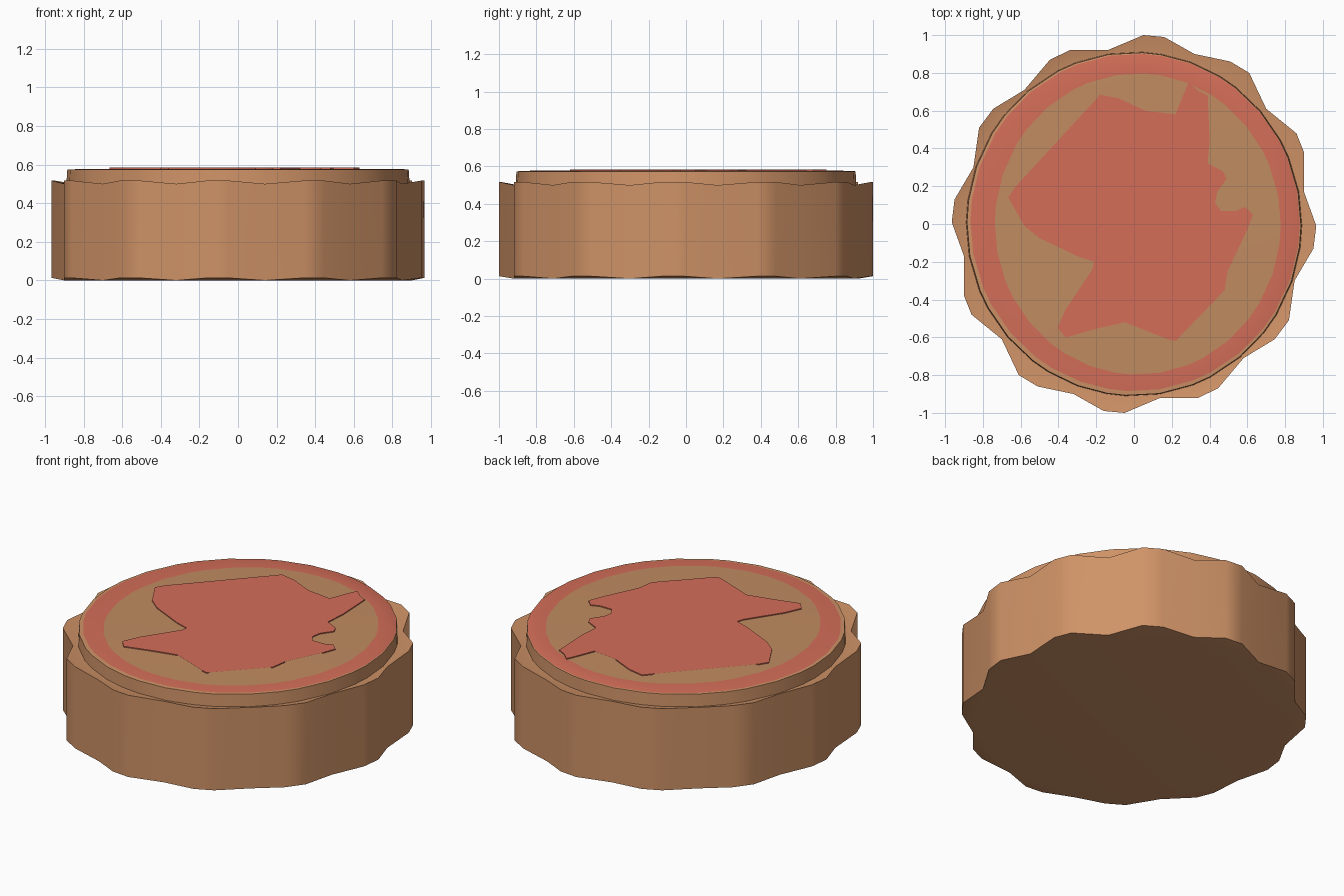
import bpy, bmesh, math

if "Cube" in bpy.data.objects:
    bpy.data.objects.remove(bpy.data.objects["Cube"])


def material(name, rgb):
    m = bpy.data.materials.new(name)
    m.diffuse_color = (*rgb, 1)
    m.use_nodes = True
    m.node_tree.nodes["Principled BSDF"].inputs["Base Color"].default_value = m.diffuse_color
    return m


CRUST = material("baked crust", (0.62, 0.288, 0.134))
TOP = material("toasted top", (0.535, 0.262, 0.119))
JAM = material("red jam", (0.655, 0.155, 0.098))


def build(name, loops, mats, bands, cap_mat, angle=35):
    """Skin a stack of equal-length loops, bottom to top, and cap both ends."""
    bm = bmesh.new()
    rings = [[bm.verts.new(p) for p in loop] for loop in loops]
    n = len(rings[0])
    for a, b, mi in zip(rings, rings[1:], bands):
        for i in range(n):
            j = (i + 1) % n
            bm.faces.new((a[i], a[j], b[j], b[i])).material_index = mi
    bm.faces.new(rings[0][::-1]).material_index = bands[0]
    bm.faces.new(rings[-1]).material_index = cap_mat
    bmesh.ops.triangulate(bm, faces=[f for f in bm.faces if len(f.verts) > 4])
    bmesh.ops.recalc_face_normals(bm, faces=bm.faces)
    me = bpy.data.meshes.new(name)
    bm.to_mesh(me)
    bm.free()
    for m in mats:
        me.materials.append(m)
    ob = bpy.data.objects.new(name, me)
    bpy.context.collection.objects.link(ob)
    bpy.ops.object.select_all(action='DESELECT')
    ob.select_set(True)
    bpy.context.view_layer.objects.active = ob
    bpy.ops.object.shade_smooth_by_angle(angle=math.radians(angle))
    return ob


# Half of the fluted outline: two crest points then a valley, repeated
half = [(.05, 1), (.16, .99), (.32, .9), (.51, .86), (.61, .80), (.70, .61),
        (.86, .48), (.90, .38), (.90, .17), (.965, -.01), (.95, -.13), (.85, -.30),
        (.82, -.51), (.745, -.61), (.58, -.71), (.445, -.87), (.34, -.92), (.14, -.92)]
outline = half + [(-x, -y) for x, y in half]
outline.reverse()
angles = [math.atan2(y, x) for x, y in outline]
# after reversing, every third point (starting with the first) is a valley
valley = [i % 3 == 0 for i in range(len(outline))]


def oval(rx, ry, z, cx=0, cy=0):
    return [(cx + rx * math.cos(a), cy + ry * math.sin(a), z) for a in angles]


# Fluted crust, rim dipping at the valleys
build("crust", [
    [(x, y, 0 if v else .013) for (x, y), v in zip(outline, valley)],
    [(x, y, .50 if v else .517) for (x, y), v in zip(outline, valley)],
    oval(.88, .90, .495)], [CRUST], [0, 0], 0)

# Raised lid with a jam ring around the toasted middle
build("lid", [
    oval(.89, .912, .48),
    oval(.884, .908, .573),
    oval(.872, .893, .575, .006, .008),
    oval(.757, .797, .578, .02, 0)], [CRUST, TOP, JAM], [0, 0, 2], 1)

# Jam splat as a thin plate on the lid
splat = [(-.22, .64), (-.18, .685), (-.08, .665), (.06, .60), (.13, .52), (.17, .475),
         (.20, .49), (.22, .58), (.26, .68), (.29, .75), (.34, .705), (.39, .68),
         (.40, .45), (.39, .32), (.47, .28), (.49, .24), (.44, .17), (.43, .11),
         (.46, .07), (.54, .07), (.59, .09), (.63, .05), (.60, -.03), (.48, -.03),
         (.44, -.07), (.45, -.15), (.495, -.25), (.48, -.35), (.43, -.35), (.37, -.29),
         (.32, -.28), (.28, -.36), (.26, -.50), (.22, -.62), (.18, -.61), (.13, -.46),
         (.09, -.43), (-.05, -.52), (-.20, -.555), (-.36, -.60), (-.405, -.55),
         (-.36, -.45), (-.22, -.24), (-.21, -.20), (-.30, -.17), (-.50, -.075),
         (-.58, -.01), (-.665, .14), (-.63, .195), (-.45, .18), (-.33, .22),
         (-.14, .255), (-.17, .31), (-.215, .41)]
splat.reverse()
build("jam_splat", [[(x, y, z) for x, y in splat] for z in (.577, .584)], [JAM], [0], 0)
